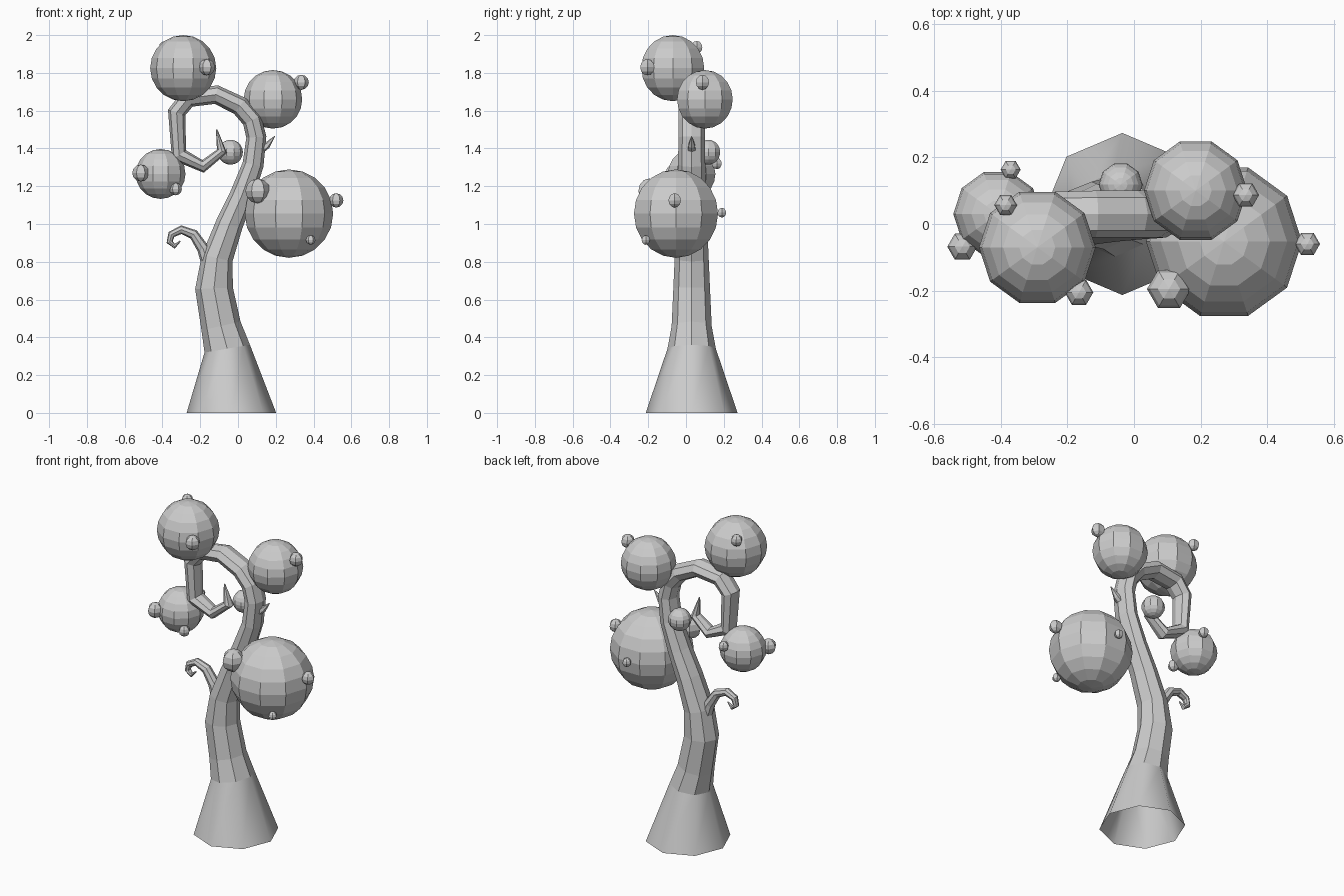
import bpy, math
from mathutils import Vector


def tube(name, path, sides, y=0.03, smooth_rows=0):
    """Sweep an oval ring along a path in the xz plane; path rows are x, z, in-plane radius, y radius."""
    pts = [Vector((p[0], 0, p[1])) for p in path]
    verts, faces = [], []
    for i, (x, z, r, ry) in enumerate(path):
        before = (pts[i] - pts[i - 1]).normalized() if i else Vector((0, 0, 1))
        after = (pts[i + 1] - pts[i]).normalized() if i < len(pts) - 1 else before
        t = (before + after).normalized() if i else Vector((0, 0, 1))
        n = Vector((t.z, 0, -t.x))
        for k in range(sides):
            a = 2 * math.pi * k / sides
            verts.append(pts[i] + n * (r * math.cos(a)) + Vector((0, y + ry * math.sin(a), 0)))
    for i in range(len(path) - 1):
        for k in range(sides):
            a, b = i * sides + k, i * sides + (k + 1) % sides
            faces.append((a, b, b + sides, a + sides))
    # closed tip, open root
    last = (len(path) - 1) * sides
    faces.append(tuple(range(last, last + sides)))
    mesh = bpy.data.meshes.new(name)
    mesh.from_pydata(verts, [], faces)
    for f in mesh.polygons[:smooth_rows * sides]:
        f.use_smooth = True
    ob = bpy.data.objects.new(name, mesh)
    bpy.context.collection.objects.link(ob)
    return ob


def ball(name, loc, r, segments):
    bpy.ops.mesh.primitive_uv_sphere_add(segments=segments, ring_count=segments, radius=r,
                                         location=loc, rotation=(0, 0, math.pi / 2))
    bpy.context.object.name = name


# Trunk: flared open foot, S-bend, then a spiral hook
tube("trunk", [
    (-0.035, 0.0, 0.237, 0.243), (-0.057, 0.34, 0.122, 0.128), (-0.09, 0.46, 0.106, 0.106),
    (-0.127, 0.66, 0.1, 0.097), (-0.11, 0.82, 0.083, 0.09), (-0.045, 1.0, 0.072, 0.082),
    (0.02, 1.15, 0.064, 0.076), (0.08, 1.315, 0.056, 0.072), (0.097, 1.46, 0.053, 0.07),
    (0.075, 1.55, 0.053, 0.07), (0.01, 1.625, 0.052, 0.07), (-0.115, 1.685, 0.05, 0.07),
    (-0.265, 1.665, 0.05, 0.066), (-0.325, 1.59, 0.048, 0.062), (-0.312, 1.365, 0.045, 0.055),
    (-0.185, 1.305, 0.034, 0.045), (-0.085, 1.385, 0.028, 0.032), (-0.113, 1.5, 0.004, 0.004),
], 8, smooth_rows=1)

# Small curled twig on the left
tube("curled_twig", [
    (-0.15, 0.77, 0.04, 0.04), (-0.185, 0.87, 0.032, 0.034), (-0.235, 0.945, 0.027, 0.03),
    (-0.30, 0.97, 0.023, 0.026), (-0.352, 0.945, 0.02, 0.022), (-0.362, 0.905, 0.017, 0.019),
    (-0.335, 0.882, 0.013, 0.015), (-0.305, 0.91, 0.003, 0.003),
], 8)

# Thorn on the right of the trunk
tube("thorn", [(0.12, 1.385, 0.024, 0.024), (0.152, 1.415, 0.018, 0.02), (0.195, 1.465, 0.002, 0.002)], 6)

# Foliage balls
for i, (x, y, z, r) in enumerate([
    (-0.29, -0.07, 1.825, 0.175), (0.185, 0.10, 1.66, 0.155), (-0.41, 0.03, 1.265, 0.132),
    (0.27, -0.053, 1.055, 0.234), (-0.04, 0.118, 1.38, 0.066),
]):
    ball(f"foliage_ball_{i + 1}", (x, y, z), r, 10)

# Buds stuck on the foliage balls
for i, (x, y, z, r) in enumerate([
    (0.105, -0.195, 1.175, 0.066), (-0.165, -0.205, 1.83, 0.043), (-0.385, 0.057, 1.935, 0.034),
    (0.335, 0.087, 1.75, 0.04), (0.52, -0.06, 1.125, 0.038), (0.385, -0.213, 0.915, 0.025),
    (0.27, 0.19, 1.06, 0.026), (-0.515, -0.068, 1.27, 0.045), (-0.33, -0.05, 1.185, 0.033),
    (-0.37, 0.163, 1.32, 0.03),
]):
    ball(f"bud_{i + 1}", (x, y, z), r, 6)
